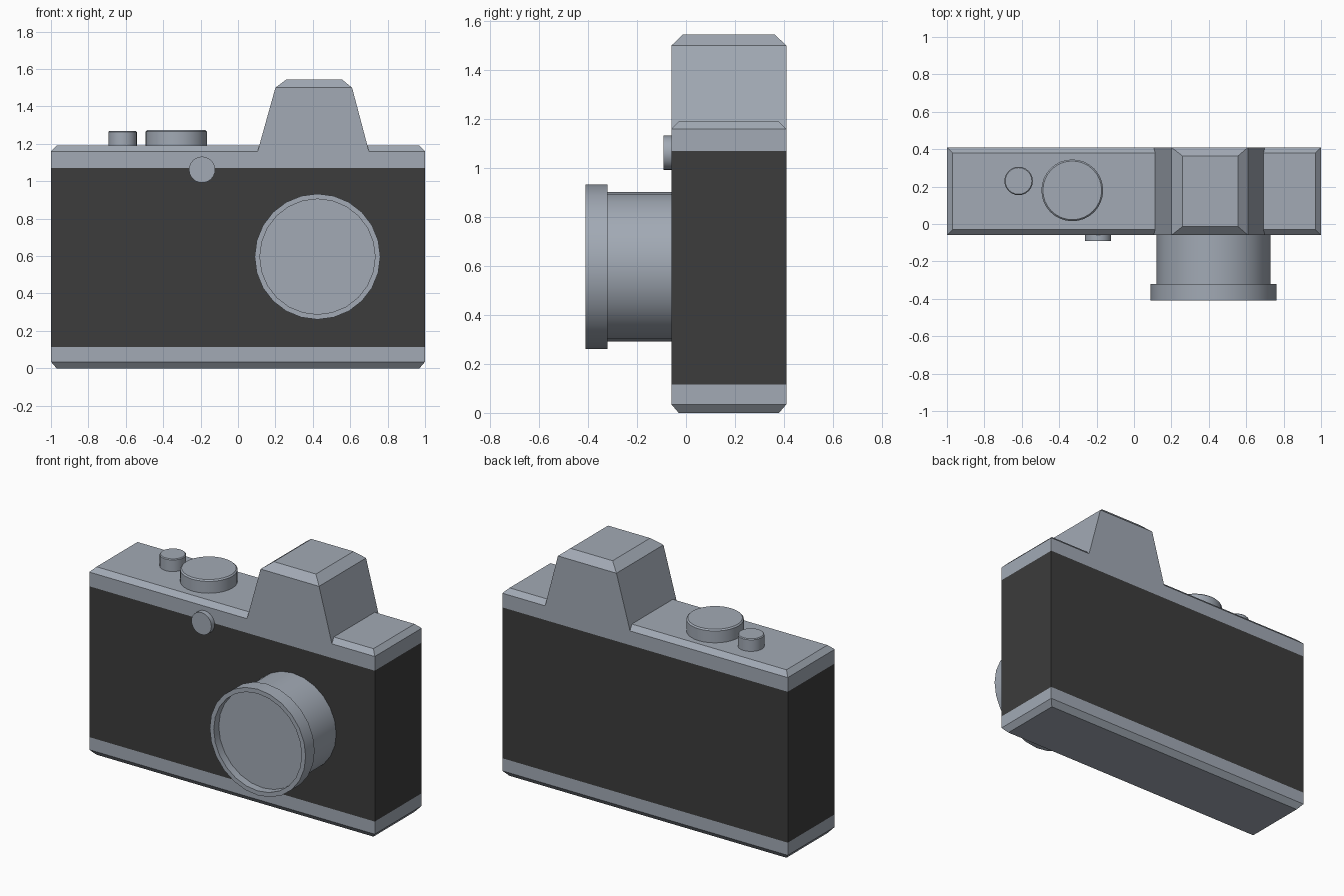
import bpy, bmesh, math
from mathutils import Matrix

if "Cube" in bpy.data.objects:
    bpy.data.objects.remove(bpy.data.objects["Cube"])


def material(name, color):
    m = bpy.data.materials.new(name)
    m.diffuse_color = (*color, 1)
    m.use_nodes = True
    m.node_tree.nodes["Principled BSDF"].inputs["Base Color"].default_value = m.diffuse_color
    return m


METAL = material("grey_metal", (0.36, 0.40, 0.46))
LEATHER = material("black_leather", (0.045, 0.045, 0.045))


def finish(name, bm, mats, smooth=False):
    bmesh.ops.recalc_face_normals(bm, faces=bm.faces)
    mesh = bpy.data.meshes.new(name)
    bm.to_mesh(mesh)
    bm.free()
    for m in mats:
        mesh.materials.append(m)
    if smooth:
        mesh.shade_smooth()
        mesh.set_sharp_from_angle(angle=math.radians(30))
    ob = bpy.data.objects.new(name, mesh)
    bpy.context.collection.objects.link(ob)
    return ob


def loft(bm, rings):
    """Skin closed rings of points and cap both ends."""
    loops = [[bm.verts.new(p) for p in ring] for ring in rings]
    for a, b in zip(loops, loops[1:]):
        n = len(a)
        for i in range(n):
            j = (i + 1) % n
            bm.faces.new((a[i], a[j], b[j], b[i]))
    bm.faces.new(loops[0])
    bm.faces.new(loops[-1])


def box_ring(x0, x1, y0, y1, z):
    return [(x0, y0, z), (x1, y0, z), (x1, y1, z), (x0, y1, z)]


def lathe(name, profile, location, sides, forward=False):
    """Turned part; profile is (radius, height). forward aims it at -y."""
    bm = bmesh.new()
    loft(bm, [[(r * math.cos(math.tau * i / sides),
                r * math.sin(math.tau * i / sides), h) for i in range(sides)]
              for r, h in profile])
    if forward:
        bm.transform(Matrix.Rotation(math.pi / 2, 4, 'X'))
    bm.transform(Matrix.Translation(location))
    return finish(name, bm, [METAL], smooth=True)


Y0, Y1 = -0.06, 0.41

# Body: chamfered block with a leather band between metal plates
bm = bmesh.new()
levels = [(0, 0.03), (0.035, 0), (0.115, 0), (1.07, 0), (1.16, 0), (1.19, 0.03)]
loft(bm, [box_ring(-1 + d, 1 - d, Y0 + d, Y1 - d, z) for z, d in levels])
for f in bm.faces:
    if abs(f.normal.z) < 0.5 and 0.115 < f.calc_center_median().z < 1.07:
        f.material_index = 1
finish("camera_body", bm, [METAL, LEATHER])

# Viewfinder hump: tapered block with a chamfered top
bm = bmesh.new()
loft(bm, [box_ring(0.105, 0.70, Y0, Y1, 1.16),
          box_ring(0.20, 0.61, Y0, Y1, 1.50),
          box_ring(0.26, 0.555, Y0 + 0.047, Y1 - 0.047, 1.545)])
finish("viewfinder_hump", bm, [METAL])

# Lens: barrel, wider front rim, recessed front
lathe("lens", [(0.305, 0.05), (0.305, 0.32), (0.336, 0.32), (0.336, 0.41),
               (0.308, 0.41), (0.308, 0.36)], (0.425, 0, 0.597), 24, True)

# Controls
lathe("speed_dial", [(0.165, 1.18), (0.165, 1.265), (0.157, 1.273)],
      (-0.33, 0.18, 0), 32)
lathe("shutter_button", [(0.076, 1.18), (0.076, 1.263), (0.071, 1.268)],
      (-0.617, 0.23, 0), 24)
lathe("front_button", [(0.07, 0.05), (0.07, 0.092)], (-0.192, 0, 1.062), 24, True)
